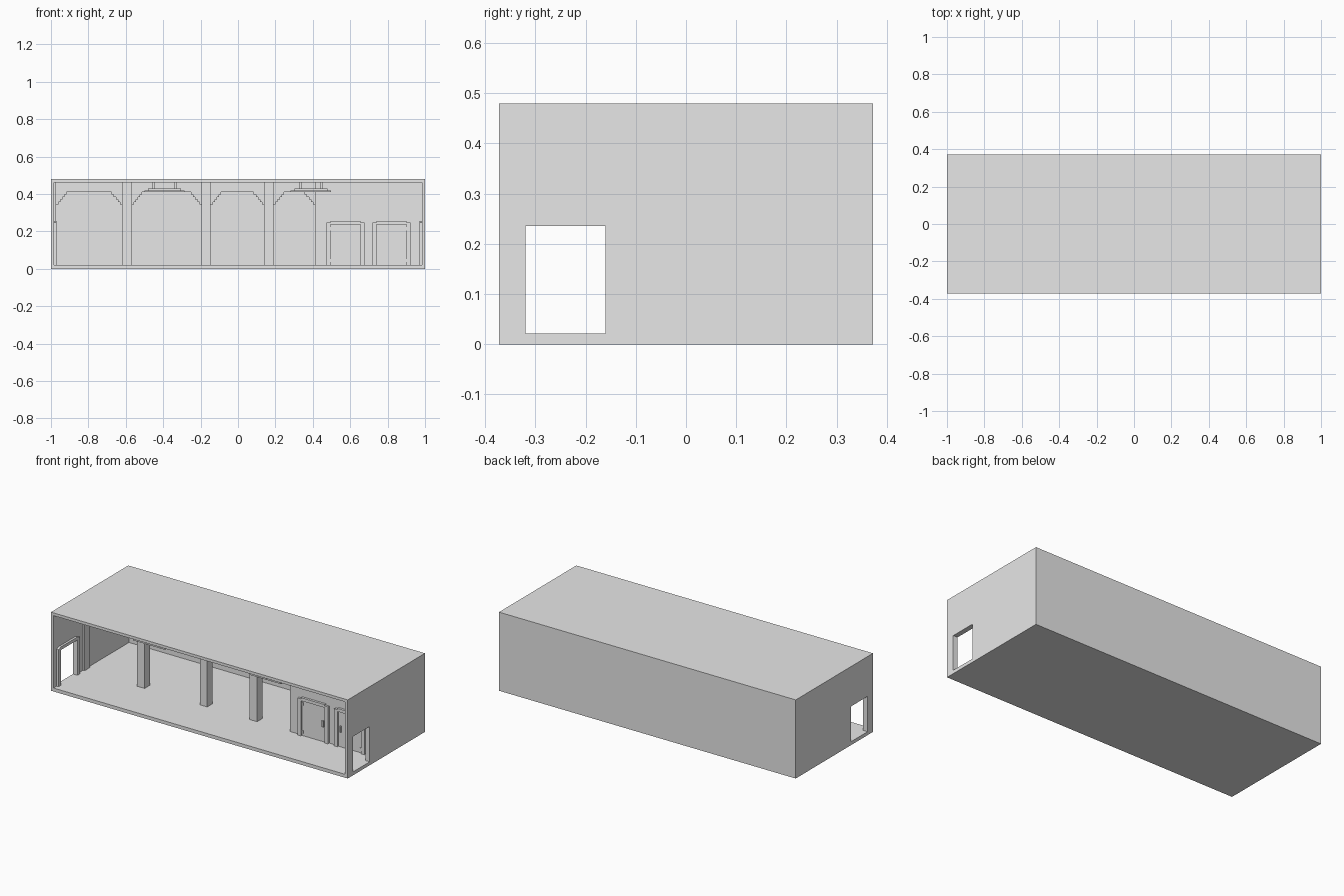
import bpy
import bmesh

old = bpy.data.objects.get("Cube")
if old:
    bpy.data.objects.remove(old, do_unlink=True)

plaster = bpy.data.materials.new("light_grey")
plaster.use_nodes = True
GREY = (0.8, 0.8, 0.8, 1)
plaster.diffuse_color = GREY
plaster.node_tree.nodes["Principled BSDF"].inputs["Base Color"].default_value = GREY


def prism(name, profile, place, start, end):
    """Extrude a flat profile; place(a, b, depth) gives the 3D point."""
    bm = bmesh.new()
    near = [bm.verts.new(place(a, b, start)) for a, b in profile]
    far = [bm.verts.new(place(a, b, end)) for a, b in profile]
    bm.faces.new(near)
    bm.faces.new(far[::-1])
    n = len(profile)
    for i in range(n):
        j = (i + 1) % n
        bm.faces.new((near[j], near[i], far[i], far[j]))
    bmesh.ops.recalc_face_normals(bm, faces=bm.faces)
    mesh = bpy.data.meshes.new(name)
    bm.to_mesh(mesh)
    bm.free()
    mesh.materials.append(plaster)
    obj = bpy.data.objects.new(name, mesh)
    bpy.context.collection.objects.link(obj)
    return obj


def along_y(a, b, d):
    return (a, d, b)


def along_x(a, b, d):
    return (d, a, b)


def box(name, x0, x1, y0, y1, z0, z1):
    return prism(name, [(x0, z0), (x1, z0), (x1, z1), (x0, z1)], along_y, y0, y1)


W, D, H = 1.0, 0.372, 0.479       # half width, half depth, height
T, FLOOR = 0.017, 0.021           # wall thickness, floor level
CEIL = H - T
INNER = W - T
ROW_Y0, ROW_Y1 = -0.088, -0.036   # pillar row
ROOM_X = 0.412

# Outer shell, open at the front
box("floor", -W, W, -D, D, 0, FLOOR)
box("ceiling", -W, W, -D, D, CEIL, H)
box("back_wall", -INNER, INNER, D - T, D, FLOOR, CEIL)

# Side walls with a doorway, and the frame around it inside
DOOR_Y0, DOOR_Y1, DOOR_Z = -0.32, -0.16, 0.236
side_profile = [(-D, FLOOR), (DOOR_Y0, FLOOR), (DOOR_Y0, DOOR_Z), (DOOR_Y1, DOOR_Z),
                (DOOR_Y1, FLOOR), (D, FLOOR), (D, CEIL), (-D, CEIL)]
F = 0.022
frame_profile = [(DOOR_Y0 - F, FLOOR), (DOOR_Y0, FLOOR), (DOOR_Y0, DOOR_Z), (DOOR_Y1, DOOR_Z),
                 (DOOR_Y1, FLOOR), (DOOR_Y1 + F, FLOOR), (DOOR_Y1 + F, 0.247),
                 (DOOR_Y1, 0.255), (DOOR_Y0, 0.255), (DOOR_Y0 - F, 0.247)]
for side, s in (("left", 1), ("right", -1)):
    prism(side + "_wall", side_profile, along_x, s * INNER, s * W)
    prism(side + "_doorway_frame", frame_profile, along_x, s * (INNER - 0.013), s * INNER)

# Pillar row, starting with a shallow pilaster on the wall
pillars = [(-INNER, -0.972), (-0.62, -0.568), (-0.195, -0.146), (0.14, 0.19)]
for i, (x0, x1) in enumerate(pillars):
    box("pilaster" if i == 0 else f"pillar_{i}", x0, x1, ROW_Y0, ROW_Y1, FLOOR, CEIL)

# Stepped arches between the pillars
STEPS, RUN, LOW, HIGH = 5, 0.056, 0.345, 0.411


def arch_profile(x0, x1):
    left = [(0, LOW)]
    for k in range(1, STEPS + 1):
        a = RUN * k / STEPS
        left += [(a, left[-1][1]), (a, LOW + (HIGH - LOW) * k / STEPS)]
    right = [(x1 - a, z) for a, z in reversed(left)]
    return [(x0 + a, z) for a, z in left] + right + [(x1, CEIL), (x0, CEIL)]


ends = [p[0] for p in pillars[1:]] + [ROOM_X]
for i, (pillar, x1) in enumerate(zip(pillars, ends)):
    prism(f"stepped_arch_{i + 1}", arch_profile(pillar[1], x1), along_y,
          ROW_Y0 + 0.012, ROW_Y1 - 0.012)

# Enclosed room at the end
box("room_front_wall", ROOM_X, INNER, ROW_Y0, ROW_Y1, FLOOR, CEIL)
box("room_side_wall", ROOM_X, ROOM_X + 0.05, ROW_Y1, D - T, FLOOR, CEIL)

# Two mirrored doors on the room wall
DOOR_MID = 0.698
for name, s in (("first", -1), ("second", 1)):
    def part(label, a0, a1, depth, z0, z1):
        box(f"{name}_door_{label}", DOOR_MID + s * a0, DOOR_MID + s * a1,
            ROW_Y0 - depth, ROW_Y0, z0, z1)

    part("leaf", 0.043, 0.203, 0.004, FLOOR, 0.236)
    part("handle", 0.055, 0.064, 0.012, 0.112, 0.15)
    for label, z in (("lower_hinge", 0.035), ("upper_hinge", 0.205)):
        part(label, 0.193, 0.203, 0.008, z, z + 0.018)
    a, b = DOOR_MID + s * 0.043, DOOR_MID + s * 0.203
    frame = [(a - s * F, FLOOR), (a, FLOOR), (a, 0.236), (b, 0.236), (b, FLOOR),
             (b + s * F, FLOOR), (b + s * F, 0.247), (b, 0.247), (b, 0.255),
             (a, 0.255), (a, 0.247), (a - s * F, 0.247)]
    prism(f"{name}_door_frame", frame, along_y, ROW_Y0 - 0.014, ROW_Y0)

# Hanging ceiling lamps
LAMP_Y = -0.24
for i, x in enumerate((-0.393, 0.39)):
    tag = f"lamp_{i + 1}"
    box(tag + "_shade", x - 0.108, x + 0.108, LAMP_Y - 0.055, LAMP_Y + 0.055, HIGH, 0.418)
    box(tag + "_body", x - 0.088, x + 0.088, LAMP_Y - 0.04, LAMP_Y + 0.04, 0.418, 0.429)
    for rod, s in (("right", -1), ("left", 1)):
        c = x + s * 0.058
        box(f"{tag}_{rod}_rod", c - 0.007, c + 0.007, LAMP_Y - 0.007, LAMP_Y + 0.007, 0.429, CEIL)
